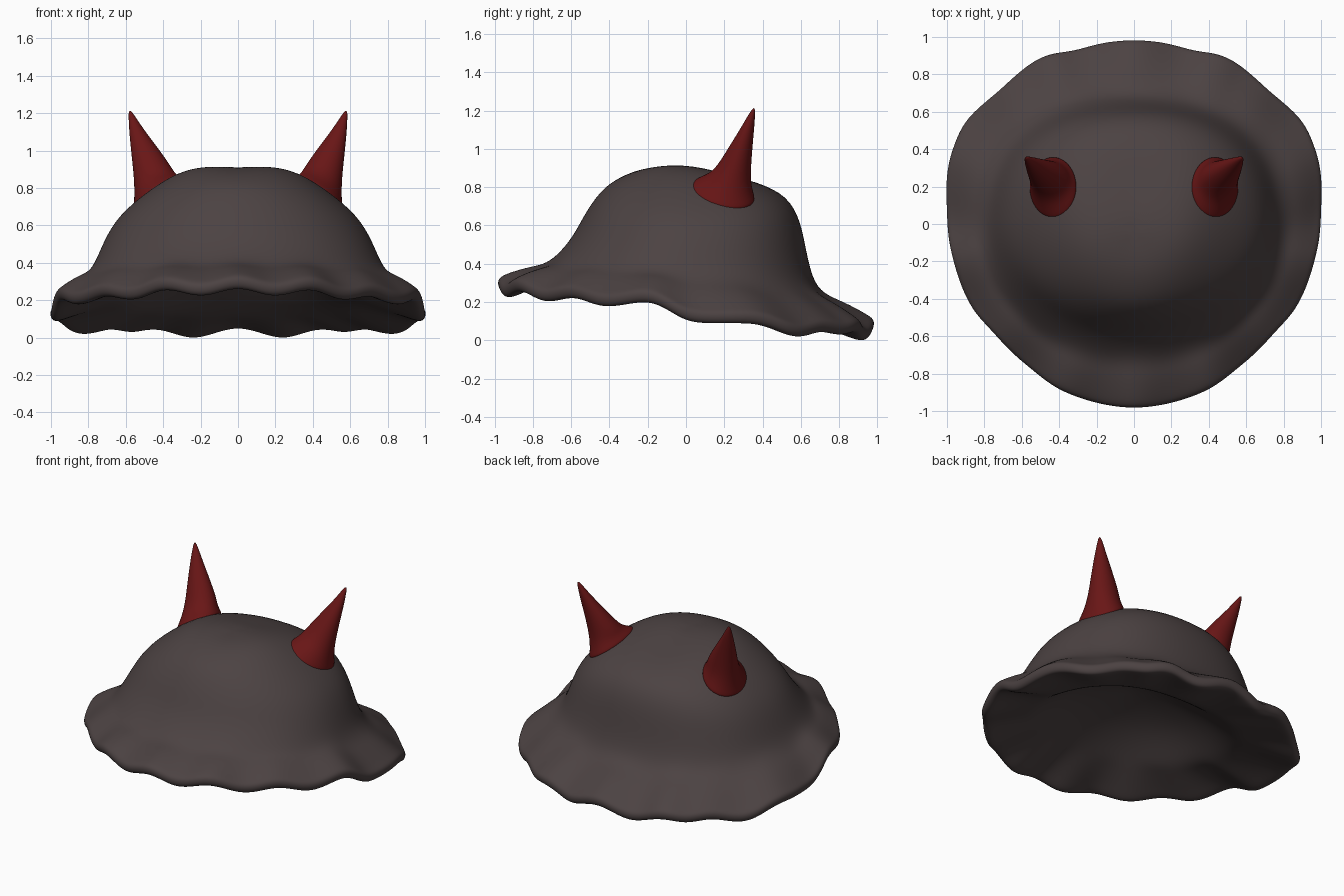
import bpy
from math import sin, cos, pi, radians, degrees

if "Cube" in bpy.data.objects:
    bpy.data.objects.remove(bpy.data.objects["Cube"])

SEG = 72


def material(name, rgb):
    m = bpy.data.materials.new(name)
    m.diffuse_color = (*rgb, 1)
    m.use_nodes = True
    m.node_tree.nodes["Principled BSDF"].inputs["Base Color"].default_value = m.diffuse_color
    return m


def table(pts, x):
    for (x0, y0), (x1, y1) in zip(pts, pts[1:]):
        if x <= x1:
            t = (x - x0) / (x1 - x0)
            return y0 + (y1 - y0) * t * t * (3 - 2 * t)
    return pts[-1][1]


def loft(name, rings, mat, tips):
    """Skin rings of points, close both ends with a tip and smooth the result."""
    n = len(rings[0])
    verts = [p for r in rings for p in r] + list(tips)
    faces = [(i*n + j, (i+1)*n + j, (i+1)*n + (j+1) % n, i*n + (j+1) % n)
             for i in range(len(rings) - 1) for j in range(n)]
    b = (len(rings) - 1) * n
    for j in range(n):
        faces.append((len(verts) - 2, j, (j+1) % n))
        faces.append((len(verts) - 1, b + (j+1) % n, b + j))
    me = bpy.data.meshes.new(name)
    me.from_pydata(verts, [], faces)
    me.polygons.foreach_set("use_smooth", [True] * len(faces))
    me.materials.append(mat)
    ob = bpy.data.objects.new(name, me)
    bpy.context.collection.objects.link(ob)
    sub = ob.modifiers.new("smooth", 'SUBSURF')
    sub.levels = sub.render_levels = 2
    return ob


# Outer crown levels: half width, front y, back y, then z at front / side / back
CROWN = [(.10, -.15, .06, .907, .914, .905),
         (.22, -.26, .18, .89, .912, .875),
         (.36, -.38, .38, .835, .868, .825),
         (.54, -.455, .53, .77, .74, .755),
         (.655, -.53, .60, .66, .63, .625),
         (.72, -.59, .63, .54, .51, .45),
         (.77, -.68, .67, .435, .385, .29)]
# Shallow hollow underneath, from the opening upward
INSIDE = [(.62, -.62, .59, .36, .215, .11),
          (.52, -.51, .49, .40, .29, .17),
          (.40, -.38, .37, .44, .37, .28),
          (.25, -.25, .23, .465, .43, .39),
          (.11, -.13, .1, .475, .465, .455)]
# Brim outline: angle from the front -> radius, and -> lower edge height
RADIUS = [(0, .985), (22, .975), (38, .95), (51, .95), (64, .98), (75, .985),
          (90, 1.0), (112, 1.05), (119, 1.06), (136, 1.015), (151, 1.025),
          (162, .98), (172, .985), (180, .985)]
HEIGHT = [(0, .262), (12, .215), (24, .255), (38, .195), (50, .22), (64, .17),
          (78, .2), (93, .085), (110, .085), (125, .01), (137, .045), (144, .02),
          (153, .045), (165, -.01), (180, .05)]


def crown_ring(rx, yf, yb, zf, zs, zb):
    ring = []
    for k in range(SEG):
        a = 2 * pi * k / SEG
        s, c = sin(a), cos(a)
        z = zs + (zf - zb) / 2 * c + ((zf + zb) / 2 - zs) * c * c
        box = 1 + .05 * sin(2 * a) ** 2 * (1 if c < 0 else .3)
        ring.append((rx * s * box, (yf + yb) / 2 - (yb - yf) / 2 * c * box, z))
    return ring


def brim_ring(t, base, inset, lift):
    """Blend from a base ring (t=0) to the wavy brim edge (t=1)."""
    ring = []
    for k, p in enumerate(base):
        a = degrees(2 * pi * k / SEG)
        h = min(a, 360 - a)
        r = table(RADIUS, h) - inset
        q = (r * sin(radians(a)), -r * cos(radians(a)), table(HEIGHT, h) + lift)
        ring.append(tuple(u + (v - u) * t for u, v in zip(p, q)))
    return ring


# Hat: crown, wavy rounded brim edge, underside and hollow in one skin
outer = [crown_ring(*lv) for lv in CROWN]
inner = [crown_ring(*lv) for lv in INSIDE]
brim = [brim_ring(t, outer[-1], .03, lift) for t, lift in
        ((.25, .02), (.5, .075), (.75, .085), (1, .085))]
edge = [brim_ring(1, outer[-1], i, lift) for i, lift in
        ((.004, .065), (0, .035), (.012, .008), (.04, 0))]
under = [brim_ring(t, inner[0], .05, .005) for t in (.8, .5, .25)]
hat = loft("hat", outer + brim + edge + under + inner,
           material("dark_felt", (.072, .055, .055)),
           ((0, -.05, .91), (0, -.02, .48)))

# Horns: centre x, y, z, radius x, radius y, tilt of the ring to the crown
HORN = [(.43, .19, .755, .135, .18, .62), (.435, .20, .79, .122, .155, .58),
        (.447, .225, .84, .108, .115, .4), (.46, .25, .9, .10, .09, .2),
        (.497, .283, 1.0, .075, .064, .1), (.538, .318, 1.1, .044, .038, 0),
        (.563, .341, 1.17, .022, .02, 0), (.575, .352, 1.205, .01, .009, 0)]
red = material("horn_red", (.14, .008, .008))
for side, name in ((1, "horn_right"), (-1, "horn_left")):
    rings = []
    for cx, cy, cz, rx, ry, tilt in reversed(HORN):
        ring = []
        for k in range(20):
            a = side * 2 * pi * k / 20
            dx, dy = rx * cos(a), ry * sin(a)
            ring.append((side * (cx + dx), cy + dy, cz - tilt * (dx + .35 * dy)))
        rings.append(ring)
    loft(name, rings, red, ((side * .578, .355, 1.215), (side * .43, .19, .755)))
